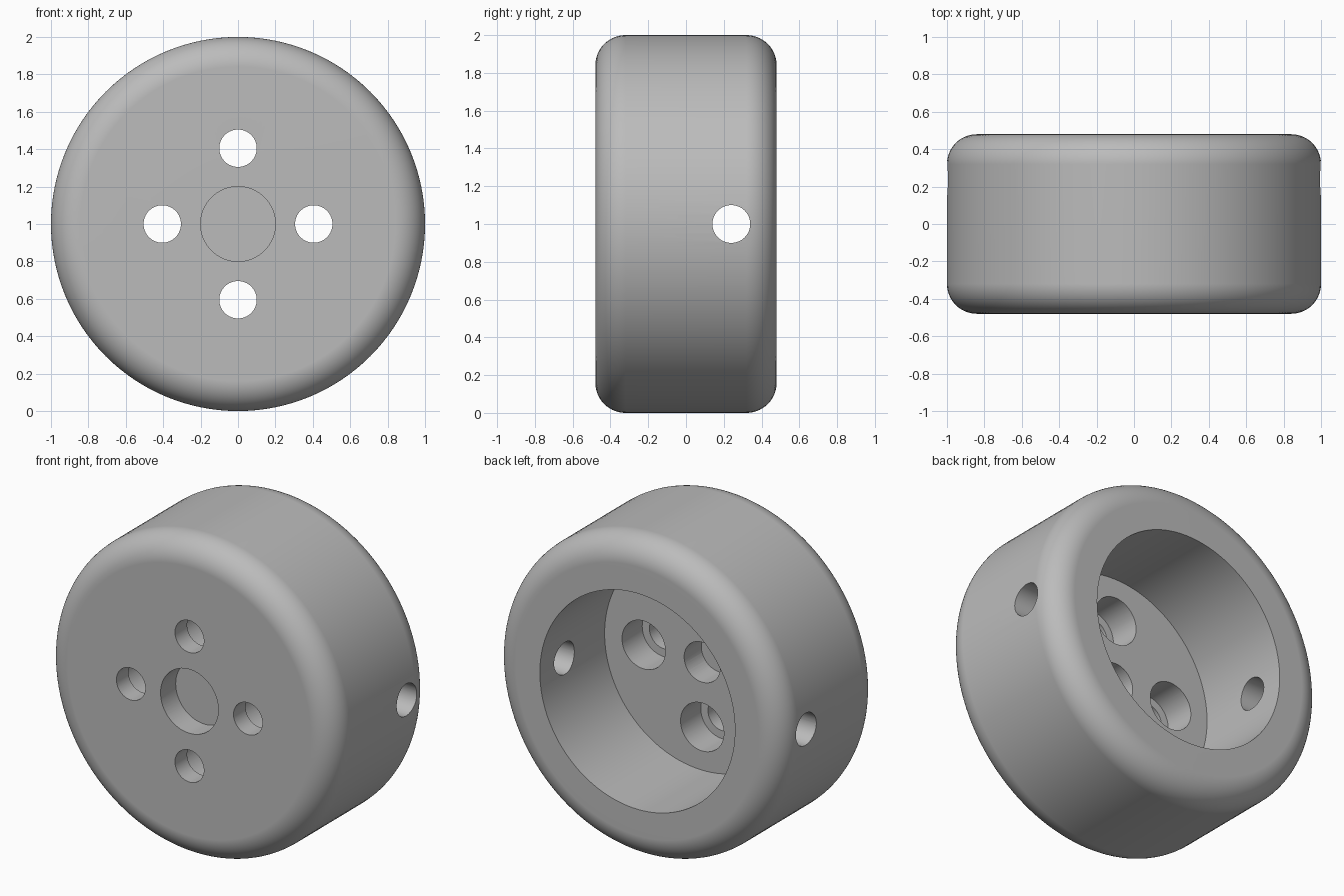
import bpy, bmesh
from math import pi, sin, cos, radians
from mathutils import Matrix

cube = bpy.data.objects.get("Cube")
if cube:
    bpy.data.objects.remove(cube, do_unlink=True)

HALF = 0.48       # half of the wheel width
FILLET = 0.16     # rounded rim radius
CAVITY = 0.675    # rear recess radius
FLOOR = -0.16     # y of the recess floor
BOLT = 0.405      # bolt circle radius
HUB_Z = 1.0

grey = bpy.data.materials.new("plain grey")
grey.use_nodes = True
colour = (0.5, 0.5, 0.5, 1)
grey.diffuse_color = colour
grey.node_tree.nodes["Principled BSDF"].inputs["Base Color"].default_value = colour


def make_object(name, bm):
    bmesh.ops.recalc_face_normals(bm, faces=bm.faces)
    mesh = bpy.data.meshes.new(name)
    bm.to_mesh(mesh)
    bm.free()
    mesh.materials.append(grey)
    obj = bpy.data.objects.new(name, mesh)
    bpy.context.collection.objects.link(obj)
    return obj


def lathe(name, profile, steps=128):
    """Spin (radius, y) points around the hub axis."""
    bm = bmesh.new()
    verts = [bm.verts.new((r, y, HUB_Z)) for r, y in profile]
    edges = [bm.edges.new(pair) for pair in zip(verts, verts[1:])]
    bmesh.ops.spin(bm, geom=verts + edges, cent=(0, 0, HUB_Z), axis=(0, 1, 0),
                   angle=2 * pi, steps=steps, use_duplicate=False)
    bmesh.ops.remove_doubles(bm, verts=bm.verts, dist=1e-5)
    return make_object(name, bm)


def drill(target, axis, radius, start, end, u, z):
    """Cut a round hole along x or y between start and end."""
    mid = (start + end) / 2
    place = (mid, u, z) if axis == 'Y' else (u, mid, z)
    bm = bmesh.new()
    bmesh.ops.create_cone(bm, cap_ends=True, segments=64, radius1=radius,
                          radius2=radius, depth=end - start,
                          matrix=Matrix.Translation(place) @ Matrix.Rotation(pi / 2, 4, axis))
    cutter = make_object("hole_cutter", bm)
    cutter.hide_render = True
    mod = target.modifiers.new("hole", 'BOOLEAN')
    mod.operation = 'DIFFERENCE'
    mod.solver = 'EXACT'
    mod.object = cutter
    bpy.context.view_layer.objects.active = target
    bpy.ops.object.modifier_apply(modifier=mod.name)
    bpy.data.objects.remove(cutter, do_unlink=True)


# Wheel body: flat front, rounded rim on both sides, deep rear recess
arc = [i / 14 * pi / 2 for i in range(15)]
ring = 1 - FILLET
edge = HALF - FILLET
front_fillet = [(ring + FILLET * sin(a), -edge - FILLET * cos(a)) for a in arc]
rear_fillet = [(ring + FILLET * cos(a), edge + FILLET * sin(a)) for a in arc]
profile = ([(0, -HALF)] + front_fillet + rear_fillet
           + [(CAVITY, HALF), (CAVITY, FLOOR), (0, FLOOR)])
wheel = lathe("wheel_body", profile)

# Centre bore with a front counterbore
drill(wheel, 'X', 0.125, -0.7, 0.1, 0, HUB_Z)
drill(wheel, 'X', 0.2, -0.7, -HALF + 0.15, 0, HUB_Z)

# Four bolt holes with rear counterbores
for dx, dz in ((1, 0), (0, 1), (-1, 0), (0, -1)):
    x, z = BOLT * dx, HUB_Z + BOLT * dz
    drill(wheel, 'X', 0.1, -0.7, 0.1, x, z)
    drill(wheel, 'X', 0.15, FLOOR - 0.2, 0.1, x, z)

# Set-screw holes through both sides of the wall
drill(wheel, 'Y', 0.1, -1.2, 1.2, 0.24, HUB_Z)

# Smooth curves, crisp hole edges
bpy.ops.object.select_all(action='DESELECT')
wheel.select_set(True)
bpy.context.view_layer.objects.active = wheel
bpy.ops.object.shade_smooth_by_angle(angle=radians(30))
weighted = wheel.modifiers.new("flat_faces", 'WEIGHTED_NORMAL')
weighted.keep_sharp = True
